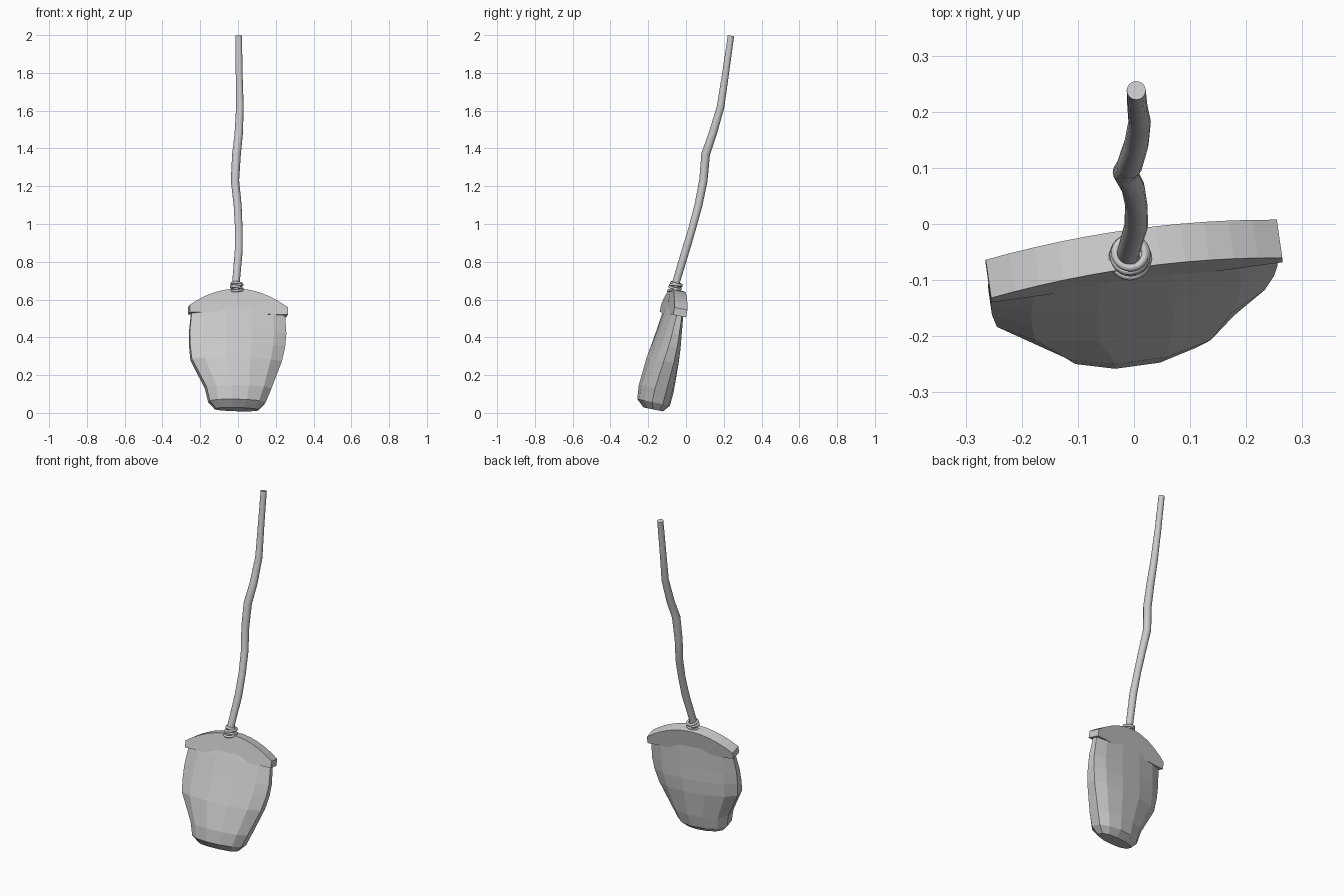
import bpy, bmesh
from math import sin, cos, pi, radians, copysign
from mathutils import Matrix, Vector

if "Cube" in bpy.data.objects:
    bpy.data.objects.remove(bpy.data.objects["Cube"])

# Head frame: yawed about its own axis, then leaned back
LEAN = Matrix.Rotation(radians(-11.5), 4, 'X')
HEAD = Matrix.Translation((0, -0.07, 0.52)) @ LEAN @ Matrix.Rotation(radians(8), 4, 'Z')


def make_object(name, bm, matrix=None):
    if matrix:
        bm.transform(matrix)
    bmesh.ops.recalc_face_normals(bm, faces=bm.faces[:])
    mesh = bpy.data.meshes.new(name)
    bm.to_mesh(mesh)
    bm.free()
    obj = bpy.data.objects.new(name, mesh)
    bpy.context.collection.objects.link(obj)
    return obj


def smooth(obj, angle):
    bpy.ops.object.select_all(action='DESELECT')
    obj.select_set(True)
    bpy.context.view_layer.objects.active = obj
    bpy.ops.object.shade_smooth_by_angle(angle=radians(angle))


def loft(name, rings, matrix=None, closed=False):
    bm = bmesh.new()
    loops = [[bm.verts.new(p) for p in ring] for ring in rings]
    n = len(loops[0])
    pairs = list(zip(loops, loops[1:]))
    if closed:
        pairs.append((loops[-1], loops[0]))
    else:
        bm.faces.new(loops[0])
        bm.faces.new(loops[-1])
    for a, b in pairs:
        for i in range(n):
            j = (i + 1) % n
            bm.faces.new((a[i], a[j], b[j], b[i]))
    return make_object(name, bm, matrix)


# Bristle bundle: flattened twelve-sided rings (z, half width, half depth, x offset, y offset)
sections = [(0.03, 0.235, 0.036, 0, 0), (0, 0.25, 0.041, 0, 0),
            (-0.10, 0.258, 0.056, -0.002, 0), (-0.17, 0.254, 0.068, -0.005, 0),
            (-0.25, 0.241, 0.080, -0.010, -0.003), (-0.40, 0.174, 0.091, 0, -0.008),
            (-0.475, 0.150, 0.086, -0.006, -0.006), (-0.512, 0.115, 0.05, -0.006, 0)]
rings = []
for z, hx, hy, ox, oy in sections:
    ring = []
    for i in range(12):
        a = radians(15 + 30 * i)
        x = cos(a) / cos(radians(15))
        y = copysign(abs(sin(a)) ** 0.8, sin(a))
        ring.append((ox + hx * x, oy + hy * y, z))
    rings.append(ring)
loft("bristles", rings, HEAD)

# Arched cap: half-disc profile extruded through its thickness
profile = [(0.262, 0), (-0.262, 0)]
for i in range(13):
    x = -0.262 + 0.524 * i / 12
    profile.append((x, 0.04 + 0.093 * (1 - (x / 0.262) ** 2)))
loft("cap", [[(x, y, z) for x, z in profile] for y in (-0.035, 0.035)], HEAD)

# Crooked handle: centre line x, y, z and radius
path = [(-0.010, -0.075, 0.58, 0.021), (-0.010, -0.050, 0.70, 0.020),
        (0.004, -0.002, 0.86, 0.021), (0.004, 0.034, 0.98, 0.020),
        (-0.002, 0.066, 1.10, 0.021), (-0.016, 0.092, 1.23, 0.022),
        (-0.008, 0.104, 1.37, 0.023), (0.004, 0.142, 1.48, 0.022),
        (0.010, 0.183, 1.62, 0.020), (0.006, 0.210, 1.80, 0.018),
        (0.004, 0.238, 1.998, 0.017)]
rings = []
for x, y, z, r in path:
    ring = [Vector((r * cos(i * pi / 8), r * sin(i * pi / 8), 0)) for i in range(16)]
    rings.append([LEAN @ p + Vector((x, y, z)) for p in ring])
handle = loft("handle", rings)
# keep the tip level with the top of the model
top = max(v.co.z for v in handle.data.vertices)
for v in handle.data.vertices:
    if v.co.z > 1.9:
        v.co.z -= top - 2.0
smooth(handle, 40)

# Cord wraps around the handle base
wraps = [(0.650, 0.032, 6, -5), (0.662, 0.029, -12, 8), (0.674, 0.030, -4, -9), (0.684, 0.027, -14, 5)]
for k, (z, r, tx, ty) in enumerate(wraps):
    tilt = Matrix.Rotation(radians(tx), 4, 'X') @ Matrix.Rotation(radians(ty), 4, 'Y')
    place = Matrix.Translation((-0.007, -0.068 + 0.3 * (z - 0.63), z)) @ tilt
    rings = []
    for i in range(24):
        a = i * pi / 12
        rings.append([((r + 0.007 * cos(b)) * cos(a), (r + 0.007 * cos(b)) * sin(a), 0.007 * sin(b))
                      for b in (j * pi / 4 for j in range(8))])
    smooth(loft(f"cord_wrap_{k + 1}", rings, place, closed=True), 60)
